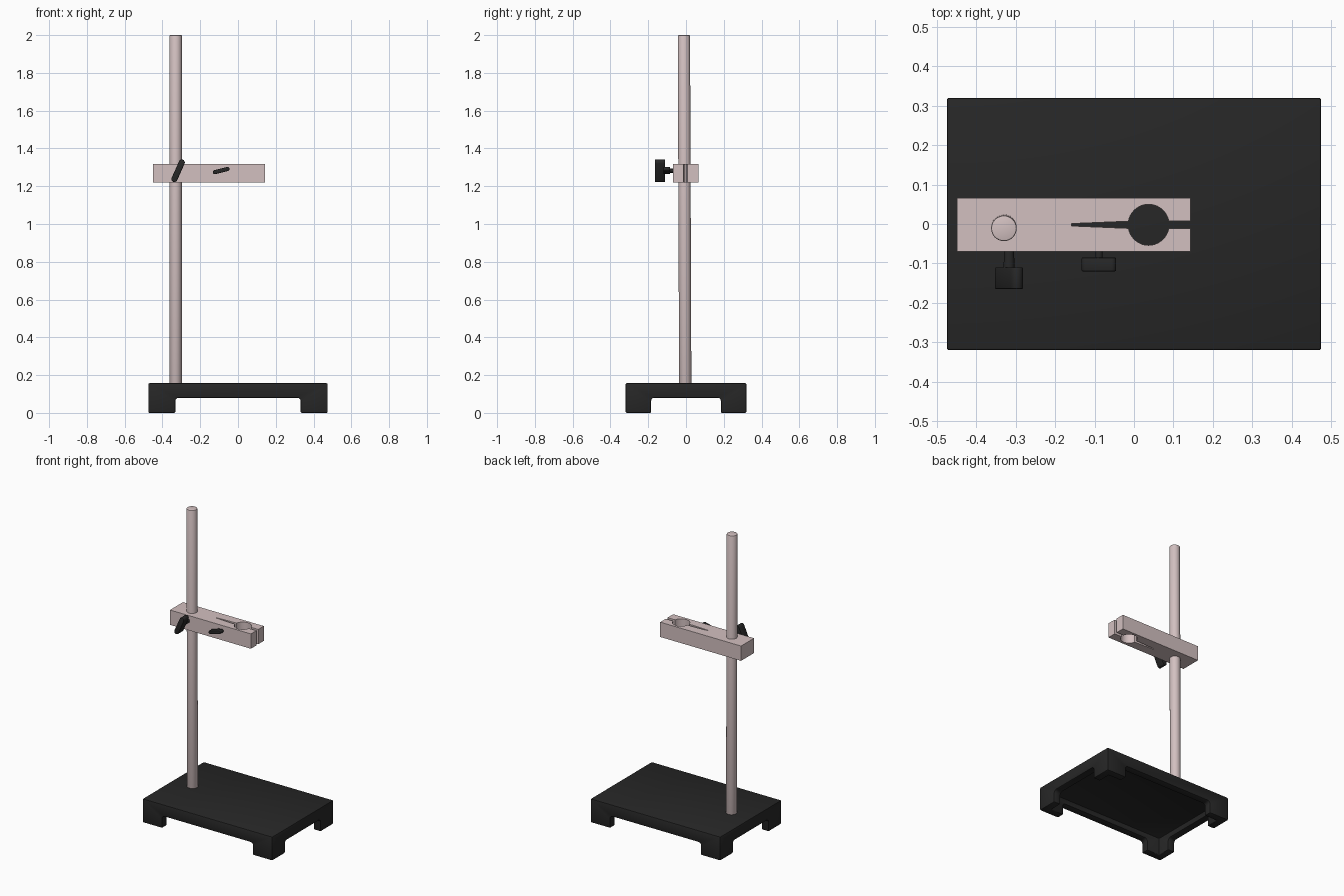
import bpy, bmesh, math
from mathutils import Matrix, Vector

if "Cube" in bpy.data.objects:
    bpy.data.objects.remove(bpy.data.objects["Cube"])


def material(name, rgb):
    m = bpy.data.materials.new(name)
    m.diffuse_color = (*rgb, 1)
    m.use_nodes = True
    m.node_tree.nodes["Principled BSDF"].inputs["Base Color"].default_value = m.diffuse_color
    return m


STEEL = material("pale_metal", (0.65, 0.53, 0.53))
BLACK = material("black_enamel", (0.02, 0.02, 0.02))


def finish(name, bm, mat):
    bmesh.ops.recalc_face_normals(bm, faces=bm.faces)
    me = bpy.data.meshes.new(name)
    bm.to_mesh(me)
    bm.free()
    ob = bpy.data.objects.new(name, me)
    bpy.context.collection.objects.link(ob)
    me.materials.append(mat)
    return ob


def activate(ob):
    bpy.ops.object.select_all(action='DESELECT')
    ob.select_set(True)
    bpy.context.view_layer.objects.active = ob


def apply_bevel(ob, width, segments=2):
    activate(ob)
    m = ob.modifiers.new("bevel", 'BEVEL')
    m.width, m.segments, m.limit_method = width, segments, 'ANGLE'
    m.angle_limit = math.radians(40)
    bpy.ops.object.modifier_apply(modifier=m.name)


def smooth(ob):
    activate(ob)
    bpy.ops.object.shade_smooth_by_angle(angle=math.radians(35))


def box(name, lo, hi, mat):
    lo, hi = Vector(lo), Vector(hi)
    bm = bmesh.new()
    bmesh.ops.create_cube(bm, size=1, matrix=Matrix.Translation((lo + hi) / 2)
                          @ Matrix.Diagonal((*(hi - lo), 1)))
    return finish(name, bm, mat)


def prism(name, pts, depth, mat, matrix=Matrix()):
    """Extrude a flat outline along local +z, then place it."""
    bm = bmesh.new()
    f = bm.faces.new([bm.verts.new((x, y, 0)) for x, y in pts])
    r = bmesh.ops.extrude_face_region(bm, geom=[f])
    bmesh.ops.translate(bm, vec=(0, 0, depth),
                        verts=[v for v in r["geom"] if isinstance(v, bmesh.types.BMVert)])
    bm.transform(matrix)
    return finish(name, bm, mat)


def rod_between(name, a, b, r1, r2, mat, sides=32):
    a, b = Vector(a), Vector(b)
    bm = bmesh.new()
    rot = (b - a).to_track_quat('Z', 'Y').to_matrix().to_4x4()
    bmesh.ops.create_cone(bm, cap_ends=True, segments=sides, radius1=r1, radius2=r2,
                          depth=(b - a).length, matrix=Matrix.Translation((a + b) / 2) @ rot)
    return finish(name, bm, mat)


# Base: hollow tray with an arch cut through each pair of sides, leaving four corner feet
base = box("base", (-0.475, -0.32, 0), (0.475, 0.32, 0.157), BLACK)
cutters = [box("cavity_cutter", (-0.425, -0.27, -0.1), (0.425, 0.27, 0.115), BLACK),
           box("front_arch_cutter", (-0.332, -0.5, -0.1), (0.332, 0.5, 0.08), BLACK),
           box("side_arch_cutter", (-0.7, -0.185, -0.1), (0.7, 0.185, 0.08), BLACK)]
for i, c in enumerate(cutters):
    if i:
        apply_bevel(c, 0.018, 3)
    activate(base)
    m = base.modifiers.new("cut", 'BOOLEAN')
    m.operation, m.solver, m.object = 'DIFFERENCE', 'EXACT', c
    bpy.ops.object.modifier_apply(modifier=m.name)
    bpy.data.objects.remove(c)
apply_bevel(base, 0.006)
smooth(base)

# Upright rod, leaning very slightly
rod = rod_between("upright_rod", (-0.33, -0.004, 0.14), (-0.33, -0.011, 2.0),
                  0.0325, 0.0325, STEEL)
apply_bevel(rod, 0.004)
smooth(rod)

# Clamp bar: outline with a round jaw, an open mouth and a tapering slit
cx, cy, r = 0.037, -0.002, 0.052
hw, sw = 0.010, 0.009
a_open, a_slit = math.asin(hw / r), math.pi - math.asin(sw / r)


def jaw(a0, a1, n=18):
    return [(cx + r * math.cos(a0 + (a1 - a0) * i / n),
             cy + r * math.sin(a0 + (a1 - a0) * i / n)) for i in range(n + 1)]


outline = [(0.143, cy + hw), (0.143, 0.066), (-0.449, 0.066), (-0.449, -0.07),
           (0.143, -0.07), (0.143, cy - hw)]
outline += jaw(-a_open, -a_slit) + [(-0.158, cy - 0.003), (-0.158, cy + 0.003)]
outline += jaw(a_slit, a_open)
clamp = prism("clamp_bar", outline, 0.098, STEEL, Matrix.Translation((0, 0, 1.219)))
smooth(clamp)


# Thumbscrews: tapered neck and a flat capsule-shaped wing head
def thumbscrew(name, x, z, y_back, y_front, half, rad, tilt, neck):
    straight = half - rad
    pts = []
    for s in (1, -1):
        for i in range(9):
            a = -math.pi / 2 + math.pi * i / 8
            pts.append((s * (straight + rad * math.cos(a)), s * rad * math.sin(a)))
    place = (Matrix.Translation((x, y_back, z)) @ Matrix.Rotation(math.pi / 2, 4, 'X')
             @ Matrix.Rotation(math.radians(tilt), 4, 'Z'))
    head = prism(name + "_head", pts, y_back - y_front, BLACK, place)
    apply_bevel(head, 0.003)
    smooth(head)
    smooth(rod_between(name + "_neck", (x, -0.06, z), (x, y_back - 0.01, z),
                       neck * 0.9, neck, BLACK, 20))


thumbscrew("rod_thumbscrew", -0.317, 1.282, -0.11, -0.165, 0.064, 0.016, 66, 0.014)
thumbscrew("jaw_thumbscrew", -0.089, 1.283, -0.085, -0.12, 0.045, 0.011, 14, 0.010)
